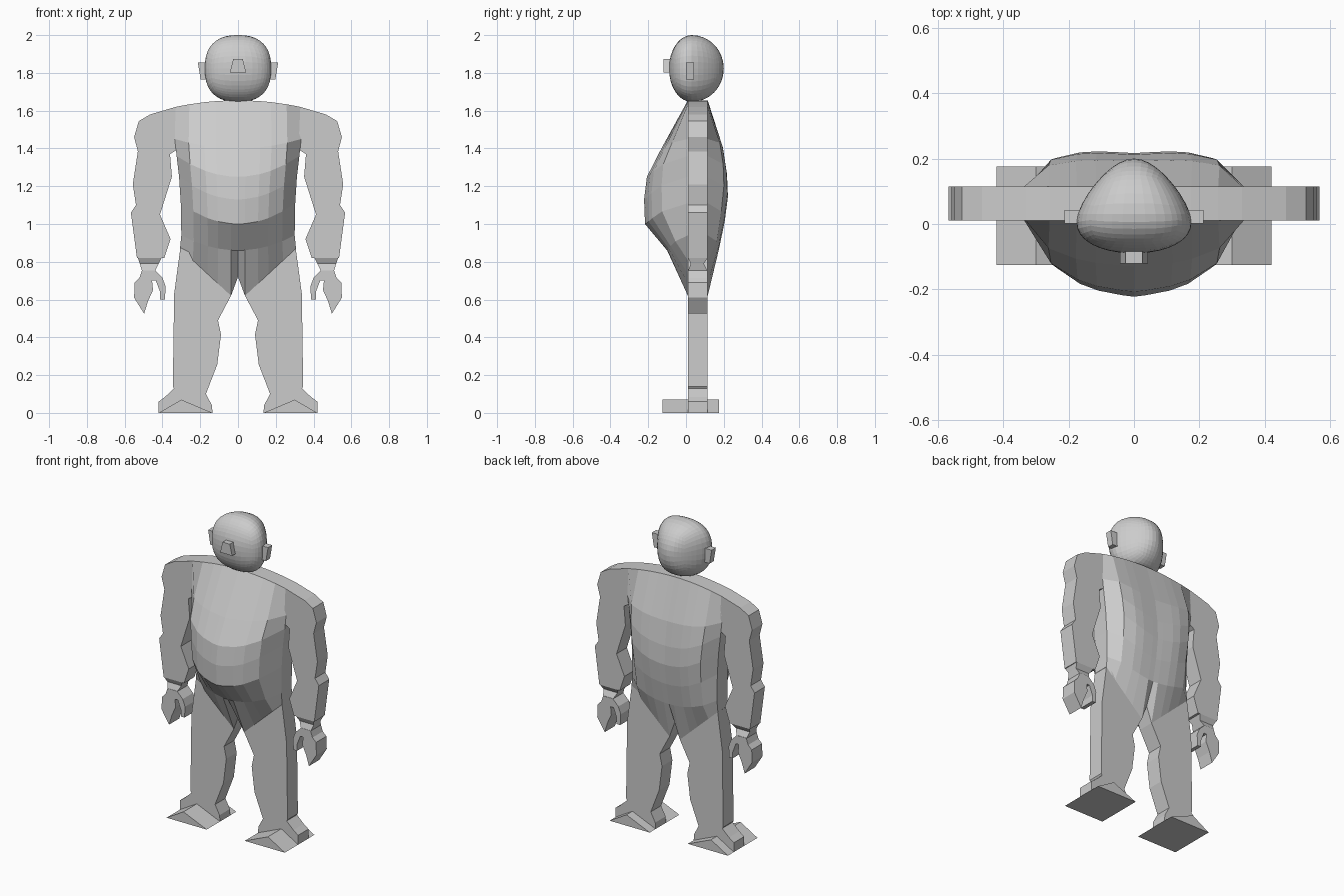
import bpy, bmesh
from mathutils import Vector

if "Cube" in bpy.data.objects:
    bpy.data.objects.remove(bpy.data.objects["Cube"])

grey = bpy.data.materials.new("plain grey")
grey.diffuse_color = (0.6, 0.6, 0.6, 1)
grey.use_nodes = True
grey.node_tree.nodes["Principled BSDF"].inputs["Base Color"].default_value = grey.diffuse_color


def finish(name, bm):
    bmesh.ops.recalc_face_normals(bm, faces=bm.faces[:])
    me = bpy.data.meshes.new(name)
    bm.to_mesh(me)
    bm.free()
    me.materials.append(grey)
    ob = bpy.data.objects.new(name, me)
    bpy.context.collection.objects.link(ob)
    return ob


def slab(name, pts, y0, y1):
    """Extrude an (x, z) outline along y, once for each side."""
    for side, s in (("left", 1), ("right", -1)):
        bm = bmesh.new()
        face = bm.faces.new([bm.verts.new((s * x, y0, z)) for x, z in pts])
        new = bmesh.ops.extrude_face_region(bm, geom=[face])["geom"]
        for v in new:
            if isinstance(v, bmesh.types.BMVert):
                v.co.y = y1
        finish(side + "_" + name, bm)


Y0, Y1 = 0.01, 0.115

# Flat cut-out limbs
slab("arm", [(0.33, 1.62), (0.465, 1.58), (0.525, 1.545), (0.55, 1.46), (0.53, 1.385),
             (0.557, 1.21), (0.54, 1.10), (0.567, 1.06), (0.535, 0.82), (0.39, 0.82),
             (0.357, 0.92), (0.413, 1.05), (0.35, 1.25), (0.36, 1.37), (0.32, 1.395)], Y0, Y1)
slab("leg", [(0.0, 0.72), (0.037, 0.62), (0.106, 0.49), (0.09, 0.415), (0.11, 0.255),
             (0.17, 0.10), (0.138, 0.04), (0.135, 0.0), (0.42, 0.0), (0.42, 0.06),
             (0.386, 0.085), (0.338, 0.13), (0.345, 0.14), (0.338, 0.63), (0.305, 0.875)], Y0, Y1)
slab("hand", [(0.44, 0.755), (0.508, 0.755), (0.522, 0.715), (0.547, 0.69), (0.55, 0.61),
              (0.497, 0.525), (0.477, 0.59), (0.45, 0.65), (0.455, 0.70), (0.435, 0.70),
              (0.412, 0.64), (0.412, 0.60), (0.387, 0.60), (0.383, 0.67), (0.40, 0.715)], Y0, Y1)
slab("foot", [(0.135, 0.0), (0.42, 0.0), (0.30, 0.07)], -0.125, 0.175)

# Wrists: tapered between arm and hand
for side, s in (("left", 1), ("right", -1)):
    bm = bmesh.new()
    rings = []
    for x0, x1, y0, y1, z in ((0.405, 0.53, Y0, Y1, 0.82), (0.42, 0.52, 0.025, 0.095, 0.79),
                              (0.44, 0.508, Y0, Y1, 0.75)):
        rings.append([bm.verts.new((s * x, y, z)) for x, y in
                      ((x0, y0), (x1, y0), (x1, y1), (x0, y1))])
    for a, b in zip(rings, rings[1:]):
        for i in range(4):
            j = (i + 1) % 4
            bm.faces.new((a[i], a[j], b[j], b[i]))
    bm.faces.new(rings[0])
    bm.faces.new(rings[-1])
    finish(side + "_wrist", bm)

# Swollen torso: rows of (centre z, edge z, half width, front y, back y)
rows = [(1.655, 1.62, 0.33, 0.01, 0.115), (1.40, 1.45, 0.335, -0.13, 0.195),
        (1.25, 1.36, 0.325, -0.207, 0.217), (1.13, 1.25, 0.312, -0.222, 0.222),
        (1.0, 1.11, 0.303, -0.217, 0.205), (0.86, 0.94, 0.30, -0.10, 0.175),
        (0.72, 0.87, 0.307, 0.01, 0.115)]
# (fraction of half width, front swell, back swell)
cols = [(0, 1, 0.95), (0.12, 0.98, 0.97), (0.35, 0.92, 1), (0.53, 0.83, 0.97),
        (0.78, 0.6, 0.8), (1, 0, 0)]
bm = bmesh.new()
loops = []
for r, (zc, ze, w, f, b) in enumerate(rows):
    front, back = [], []
    for t in [-c[0] for c in cols[:0:-1]] + [c[0] for c in cols]:
        _, sf, sb = next(c for c in cols if c[0] == abs(t))
        z = zc + (ze - zc) * t * t
        if r == len(rows) - 1 and t:          # crotch cut to a V each side
            z = 0.62 + (ze - 0.62) * (abs(t) - 0.12) / 0.88
        front.append(bm.verts.new((t * w, Y0 + (f - Y0) * sf, z)))
        back.append(bm.verts.new((t * w, Y1 + (b - Y1) * sb, z)))
    loops.append(front + back[::-1])
for a, b in zip(loops, loops[1:]):
    for i in range(len(a)):
        j = (i + 1) % len(a)
        bm.faces.new((a[i], a[j], b[j], b[i]))
n = len(loops[0])
for lp in (loops[0], loops[-1]):              # close shoulders and crotch
    for i in range(n // 2 - 1):
        bm.faces.new((lp[i], lp[i + 1], lp[n - 2 - i], lp[n - 1 - i]))
finish("torso", bm)

# Head: faceted ball, boxy from the front, pointed at the back
bm = bmesh.new()
bmesh.ops.create_cube(bm, size=2)
bmesh.ops.subdivide_edges(bm, edges=bm.edges[:], cuts=9, use_grid_fill=True)
for v in bm.verts:
    d = v.co.normalized()
    e = 2.5
    k = ((abs(d.x) ** e + abs(d.z) ** e) ** (2 / e) + d.y ** 2) ** 0.5
    d /= k
    taper = 1 - 0.33 * d.y if d.y > 0 else 1 - 0.22 * d.y
    v.co = (0.172 * d.x * taper, 0.03 + d.y * (0.17 if d.y > 0 else 0.12), 1.823 + 0.177 * d.z)
finish("head", bm)


# Nose and ears
def block(name, centre, size, top_scale=1.0, lean=0.0):
    bm = bmesh.new()
    bmesh.ops.create_cube(bm, size=1)
    for v in bm.verts:
        if v.co.z > 0:
            v.co.x *= top_scale
        lift = lean * v.co.z
        v.co = Vector((v.co.x * size[0] + lift, v.co.y * size[1], v.co.z * size[2])) + Vector(centre)
    finish(name, bm)


block("nose", (0, -0.09, 1.838), (0.085, 0.06, 0.07), 0.6)
for side, s in (("left", 1), ("right", -1)):
    block(side + "_ear", (s * 0.18, 0.022, 1.81), (0.05, 0.042, 0.09), 1.0, s * 0.015)
